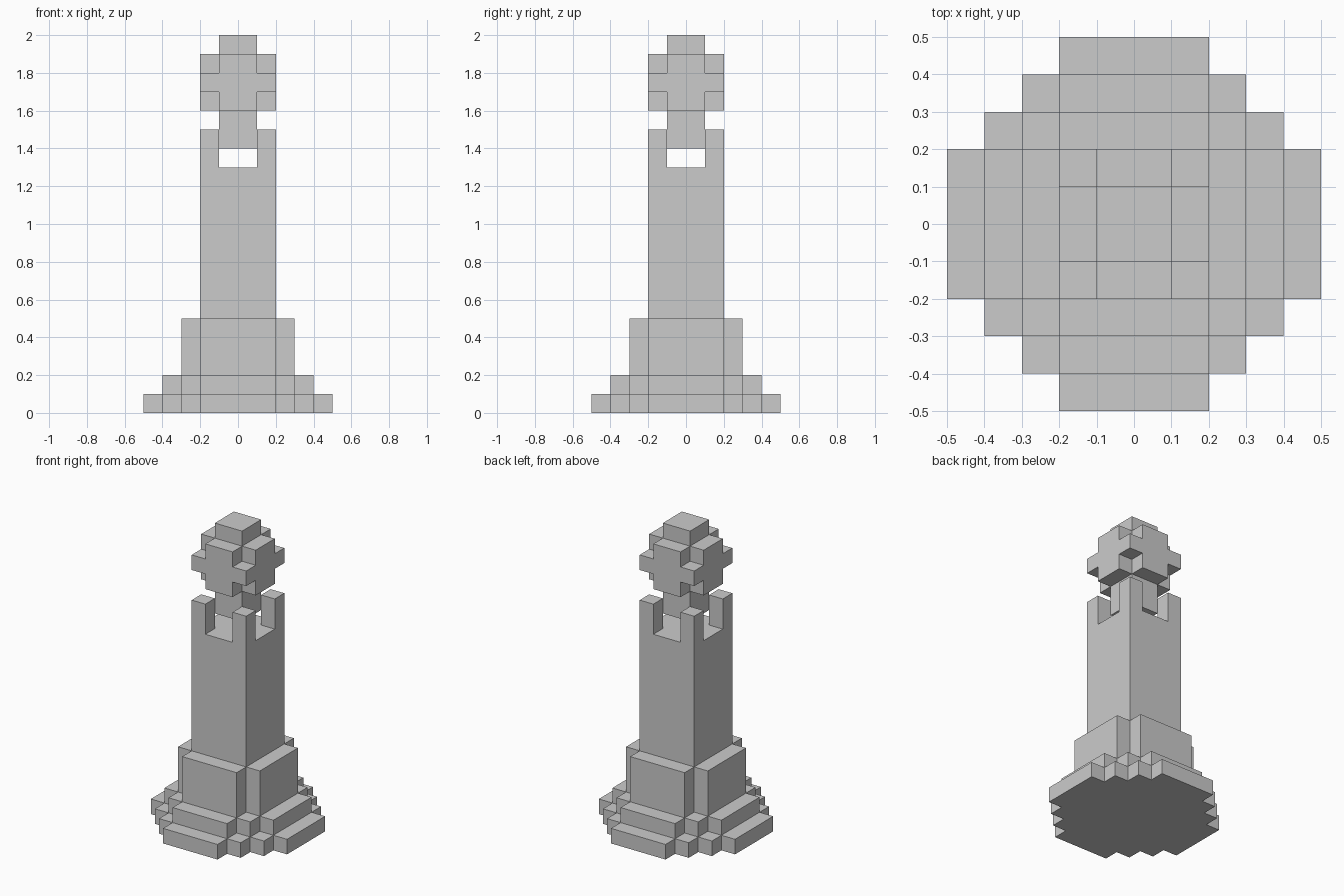
import bpy, bmesh
from mathutils import Vector

if "Cube" in bpy.data.objects:
    bpy.data.objects.remove(bpy.data.objects["Cube"])

U = 0.1  # size of one block


def box(hx, hy, z0, z1):
    """Cells of a centred box: half sizes and heights in blocks."""
    return {(x, y, z) for x in range(-hx, hx) for y in range(-hy, hy) for z in range(z0, z1)}


def disc(half_sizes, z0, z1):
    """Stepped round layer made from overlapping centred boxes."""
    return set().union(*(box(hx, hy, z0, z1) for hx, hy in half_sizes))


def build(name, cells):
    """Skin a set of cells with outside faces only, merged into flat panels."""
    bm = bmesh.new()
    verts = {}

    def vert(p):
        if p not in verts:
            verts[p] = bm.verts.new(Vector(p) * U)
        return verts[p]

    for cell in sorted(cells):
        for axis in range(3):
            a, b = (axis + 1) % 3, (axis + 2) % 3
            for side in (0, 1):
                near = list(cell)
                near[axis] += 2 * side - 1
                if tuple(near) in cells:
                    continue
                ring = []
                for da, db in ((0, 0), (1, 0), (1, 1), (0, 1)):
                    p = list(cell)
                    p[axis] += side
                    p[a] += da
                    p[b] += db
                    ring.append(vert(tuple(p)))
                bm.faces.new(ring if side else ring[::-1])
    bmesh.ops.dissolve_limit(bm, angle_limit=0.01, verts=bm.verts[:], edges=bm.edges[:])
    mesh = bpy.data.meshes.new(name)
    bm.to_mesh(mesh)
    bm.free()
    bpy.context.collection.objects.link(bpy.data.objects.new(name, mesh))


# Stepped round foot and square shaft
tower = disc([(5, 2), (4, 3), (3, 4), (2, 5)], 0, 1)
tower |= disc([(4, 2), (3, 3), (2, 4)], 1, 2)
tower |= disc([(3, 2), (2, 3)], 2, 5)
tower |= box(2, 2, 5, 13)
# Four corner prongs around the open cup
tower |= box(2, 2, 13, 15) - box(1, 2, 13, 15) - box(2, 1, 13, 15)
build("tower", tower)

# Floating block orb with a stem below and a cap above
orb = box(1, 1, 14, 20)
orb |= disc([(2, 1), (1, 2)], 16, 19)
orb |= box(2, 2, 17, 18)
build("floating_orb", orb)
